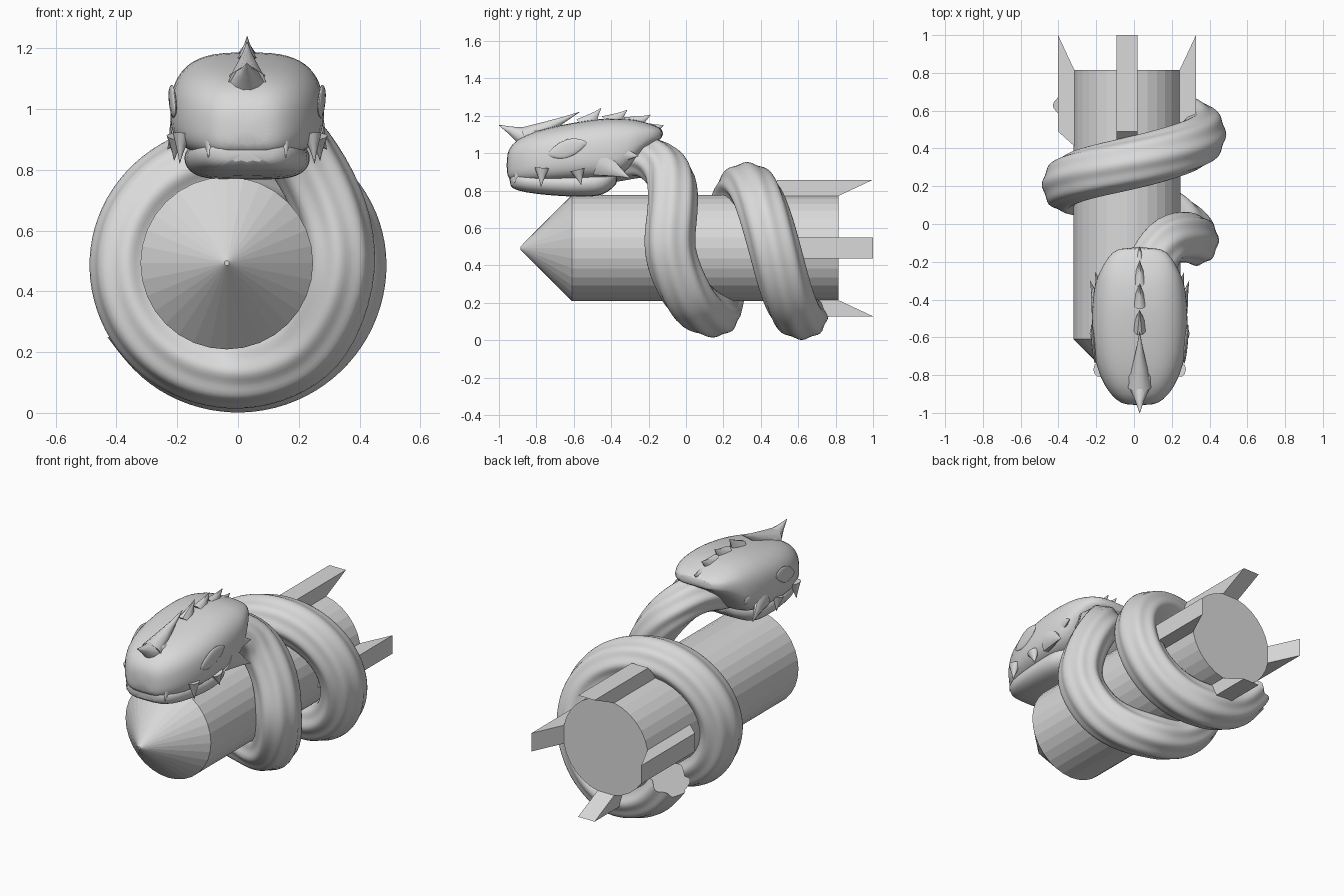
import bpy, bmesh, math
from mathutils import Vector

if "Cube" in bpy.data.objects:
    bpy.data.objects.remove(bpy.data.objects["Cube"])

grey = bpy.data.materials.new("light_grey")
grey.diffuse_color = (0.7, 0.7, 0.7, 1)
grey.use_nodes = True
grey.node_tree.nodes["Principled BSDF"].inputs["Base Color"].default_value = grey.diffuse_color
CX = 0.03          # head centre line
RX, RZ = -0.037, 0.493   # rocket axis


def finish(name, bm, smooth=None, subsurf=0):
    bmesh.ops.recalc_face_normals(bm, faces=bm.faces)
    me = bpy.data.meshes.new(name)
    bm.to_mesh(me)
    bm.free()
    ob = bpy.data.objects.new(name, me)
    bpy.context.collection.objects.link(ob)
    me.materials.append(grey)
    if subsurf:
        m = ob.modifiers.new("subsurf", 'SUBSURF')
        m.levels = m.render_levels = subsurf
    if smooth:
        bpy.ops.object.select_all(action='DESELECT')
        ob.select_set(True)
        bpy.context.view_layer.objects.active = ob
        bpy.ops.object.shade_smooth_by_angle(angle=math.radians(smooth))
    return ob


def loft(rings):
    bm = bmesh.new()
    vs = [[bm.verts.new(p) for p in r] for r in rings]
    n = len(vs[0])
    for a, b in zip(vs, vs[1:]):
        for i in range(n):
            j = (i + 1) % n
            bm.faces.new((a[i], a[j], b[j], b[i]))
    bm.faces.new(vs[0])
    bm.faces.new(vs[-1])
    return bm


# rocket body with pointed nose, lofted along y
def circle(y, r, n=32):
    return [(RX + r * math.cos(2 * math.pi * i / n), y,
             RZ + r * math.sin(2 * math.pi * i / n)) for i in range(n)]


finish("rocket_body", loft([circle(-0.885, 0.008), circle(-0.61, 0.284), circle(0.815, 0.284)]))

# four swept fins
for k in range(4):
    u = Vector((math.cos(k * math.pi / 2), 0, math.sin(k * math.pi / 2)))
    w = Vector((-u.z, 0, u.x))
    prof = [(0.265, 0.40), (0.365, 0.49), (0.365, 1.0), (0.28, 0.818), (0.265, 0.80)]
    c = Vector((RX, 0, RZ))
    finish("fin", loft([[c + u * r + w * s + Vector((0, y, 0)) for r, y in prof]
                        for s in (-0.055, 0.055)]))

# coiled body: neck points followed by a helix round the rocket
pts = [Vector(p) for p in ((.03, -.55, .95), (.04, -.38, .96), (.09, -.22, .985), (.18, -.085, .89),
                           (.295, -.07, .70), (.335, -.09, .48), (.26, -.005, .26), (.135, .075, .165))]
ys = (.145, .205, .325, .475, .622, .632, .63)     # y at each quarter turn
for i in range(21):
    q = (4 + 1.07 / (math.pi / 2)) * i / 20
    t = q * math.pi / 2
    k = min(int(q), 5)
    y = ys[k] + (ys[k + 1] - ys[k]) * (q - k)
    rx = 0.368
    rz = 0.345 if math.cos(t) < 0 else 0.352 + 0.013 * min(1, q / 2)
    pts.append(Vector((-rx * math.sin(t), y, 0.487 - rz * math.cos(t))))
path = []
for i in range(len(pts) - 1):
    p0, p1, p2 = pts[max(i - 1, 0)], pts[i], pts[i + 1]
    p3 = pts[min(i + 2, len(pts) - 1)]
    for s in range(5):
        t = s / 5
        path.append(0.5 * (2 * p1 + (p2 - p0) * t + (2 * p0 - 5 * p1 + 4 * p2 - p3) * t * t
                           + (3 * p1 - p0 - 3 * p2 + p3) * t ** 3))
path.append(pts[-1])
for _ in range(4):   # relax the path
    path = [path[0]] + [(a + b * 2 + c) / 4 for a, b, c in zip(path, path[1:], path[2:])] + [path[-1]]
rings = []
N = 56
for i, p in enumerate(path):
    tan = (path[min(i + 1, len(path) - 1)] - path[max(i - 1, 0)]).normalized()
    rad = Vector((p.x, 0, p.z - 0.487))
    rad = (rad - tan * rad.dot(tan)).normalized()
    side = tan.cross(rad)
    sc = 0.94 + 0.06 * min(1, max(0, (i - 10) / 20))
    ring = []
    for k in range(N):
        a = 2 * math.pi * k / N
        f = sc * (1 + 0.04 * math.cos(8 * a))
        q = p + rad * (0.118 * f * math.cos(a)) + side * (0.133 * f * math.sin(a))
        if i == len(path) - 1:           # ragged tail end
            q += tan * 0.015 * math.cos(7 * a)
        ring.append(q)
    rings.append(ring)
finish("coiled_body", loft(rings), 40)


# head shells: superellipse sections (y, half width, top, bottom), flared low
def section(y, hw, top, bot, flare=0.0, e=0.64, n=28):
    r = []
    for k in range(n):
        a = 2 * math.pi * k / n
        c, s = math.cos(a), math.sin(a)
        ex = e if s > 0 else 0.45
        w = hw * (1 - flare * s)
        r.append((CX + w * math.copysign(abs(c) ** ex, c), y,
                  (top + bot) / 2 + (top - bot) / 2 * math.copysign(abs(s) ** (e + .14), s)))
    return r


upper = [(-.96, .07, .99, .88), (-.935, .125, 1.05, .85), (-.86, .187, 1.10, .84),
         (-.75, .232, 1.135, .842), (-.60, .255, 1.165, .85), (-.45, .252, 1.187, .855),
         (-.37, .245, 1.188, .87), (-.31, .234, 1.185, .905), (-.26, .215, 1.178, .975),
         (-.18, .172, 1.155, 1.055), (-.12, .12, 1.13, 1.08)]
finish("upper_head", loft([section(*s, 0.06) for s in upper]), 50, 1)
lower = [(-.945, .09, .90, .825), (-.91, .15, .91, .80), (-.80, .19, .91, .78),
         (-.62, .208, .91, .766), (-.47, .208, .92, .766), (-.42, .18, .92, .79), (-.36, .13, .92, .84)]
finish("lower_jaw", loft([section(*s, 0.0, 0.8) for s in lower]), 50, 1)


# tapering spike from an oval base to a tip; rx across, ry along
def spike(name, base, tip, rx, ry, n=10):
    b, t = Vector(base), Vector(tip)
    d = (t - b).normalized()
    u = Vector((1, 0, 0)) if abs(d.x) < 0.8 else Vector((0, 1, 0))
    u = (u - d * u.dot(d)).normalized()
    v = d.cross(u)
    rg = []
    for f, g in ((0, 1), (0.35, 0.62), (0.7, 0.26), (1, 0.02)):
        c = b.lerp(t, f)
        rg.append([c + u * (rx * g * math.cos(2 * math.pi * i / n))
                   + v * (ry * g * math.sin(2 * math.pi * i / n)) for i in range(n)])
    finish(name, loft(rg), 45)


# nose horn and its rear crest
spike("nose_horn", (CX, -.80, 1.06), (CX, -1.0, 1.15), .085, .085)
spike("nose_crest", (CX, -.86, 1.08), (CX, -.57, 1.22), .065, .065)
# row of spikes on the crown
for by, bz, ty, tz in ((-.54, 1.14, -.455, 1.24), (-.41, 1.15, -.315, 1.23),
                       (-.30, 1.14, -.19, 1.205), (-.22, 1.11, -.12, 1.15)):
    spike("crown_spike", (CX, by, bz), (CX, ty, tz), .04, .065)
# mirrored cheek spikes, fangs and eyes
for s in (-1, 1):
    for base, tip in (((.20, -.39, 1.00), (.235, -.255, .985)),
                      ((.215, -.46, .95), (.262, -.30, .868))):
        spike("cheek_spike", (CX + s * base[0], *base[1:]), (CX + s * tip[0], *tip[1:]), .04, .08)
    for base, tip in (((.12, -.885, .91), (.128, -.92, .84)), ((.215, -.77, .92), (.222, -.775, .82)),
                      ((.235, -.58, .91), (.24, -.56, .83))):
        spike("fang", (CX + s * base[0], *base[1:]), (CX + s * tip[0], *tip[1:]), .03, .04)
    # slanted pointed eye
    bm = bmesh.new()
    bmesh.ops.create_uvsphere(bm, u_segments=16, v_segments=8, radius=1)
    for v in bm.verts:
        x, y, z = v.co
        v.co = (CX + s * (.245 + .01 * y) + x * .01, -.635 + y * .105,
                1.025 + z * .05 * (1 - .45 * y * y) + y * .03)
    finish("eye", bm, 40)
